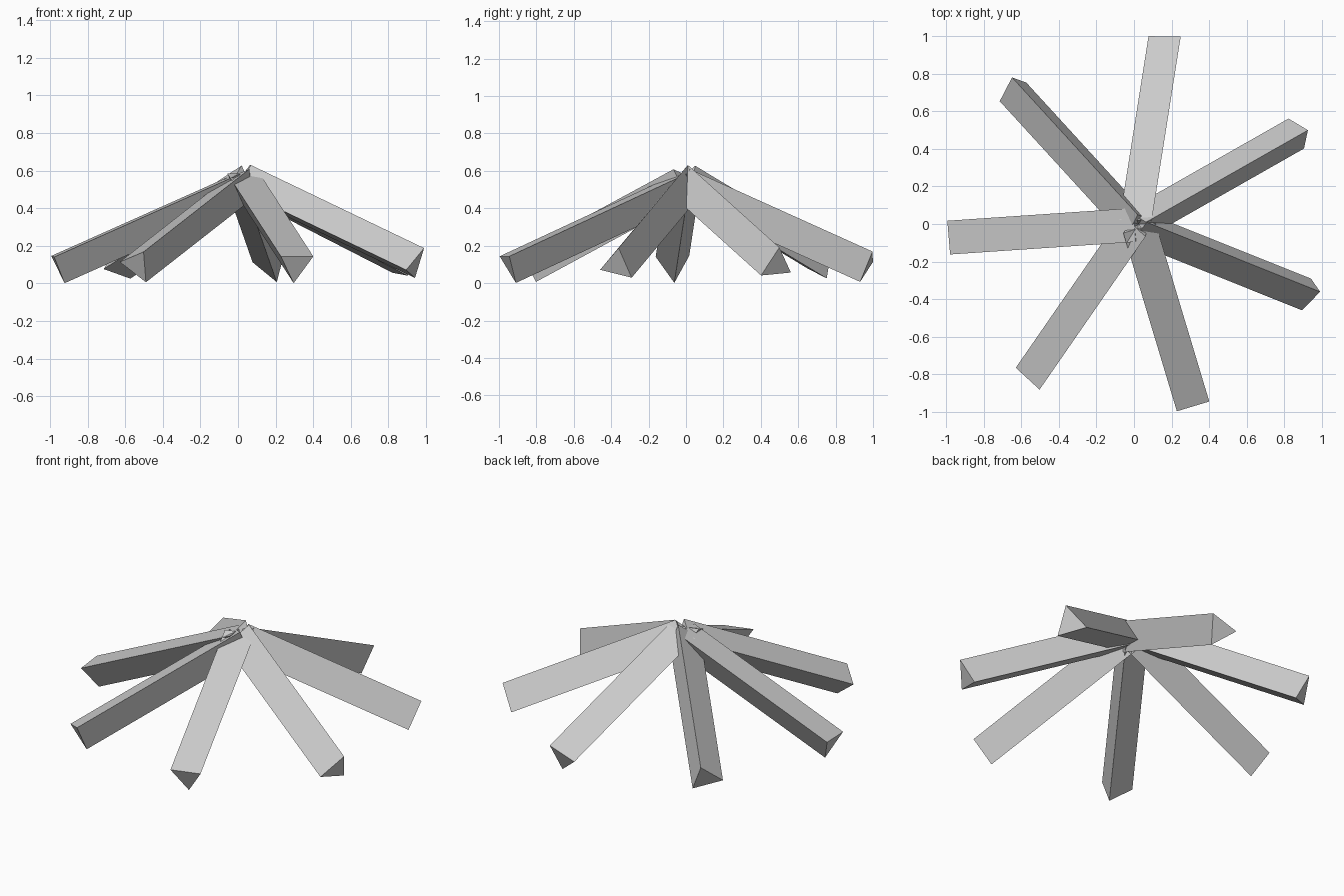
import bpy
import bmesh
from math import sin, cos, radians, tau
from mathutils import Vector

cube = bpy.data.objects.get("Cube")
if cube:
    bpy.data.objects.remove(cube, do_unlink=True)

# One plain grey for all the wood
grey = bpy.data.materials.new("light_grey")
grey.use_nodes = True
colour = (0.6, 0.6, 0.6, 1.0)
grey.diffuse_color = colour
grey.node_tree.nodes["Principled BSDF"].inputs["Base Color"].default_value = colour

CENTRE = Vector((0.023, -0.002, 0.096))   # middle of the ring of outer ends
REACH = 0.99                              # ring radius
PITCH = radians(24)                       # lean of every log
RADIUS = 0.104                            # of the triangular section
LENGTH = REACH / cos(PITCH)


def split_log(name, azimuth, roll):
    """Three-sided log leaning from the ring up to the middle."""
    level = Vector((cos(azimuth), sin(azimuth), 0))
    side = Vector((-sin(azimuth), cos(azimuth), 0))
    axis = level * cos(PITCH) - Vector((0, 0, sin(PITCH)))
    up = level * sin(PITCH) + Vector((0, 0, cos(PITCH)))
    foot = CENTRE + level * REACH

    bm = bmesh.new()
    corners = []
    for i in range(3):
        a = roll + i * tau / 3
        corners.append(bm.verts.new(foot + RADIUS * (up * cos(a) + side * sin(a))))
    end = bm.faces.new(corners)
    extruded = bmesh.ops.extrude_face_region(bm, geom=[end], use_keep_orig=True)
    top = [v for v in extruded["geom"] if isinstance(v, bmesh.types.BMVert)]
    bmesh.ops.translate(bm, verts=top, vec=-axis * LENGTH)
    bmesh.ops.recalc_face_normals(bm, faces=bm.faces)

    mesh = bpy.data.meshes.new(name)
    bm.to_mesh(mesh)
    bm.free()
    mesh.materials.append(grey)
    bpy.context.collection.objects.link(bpy.data.objects.new(name, mesh))


# Seven evenly spaced logs, each rolled differently about its length
rolls = [-5.5, 15, 60, 41, 62, -18, -40]
for i, roll in enumerate(rolls):
    split_log(f"log_{i + 1}", radians(29.6) - i * tau / len(rolls), radians(roll))
